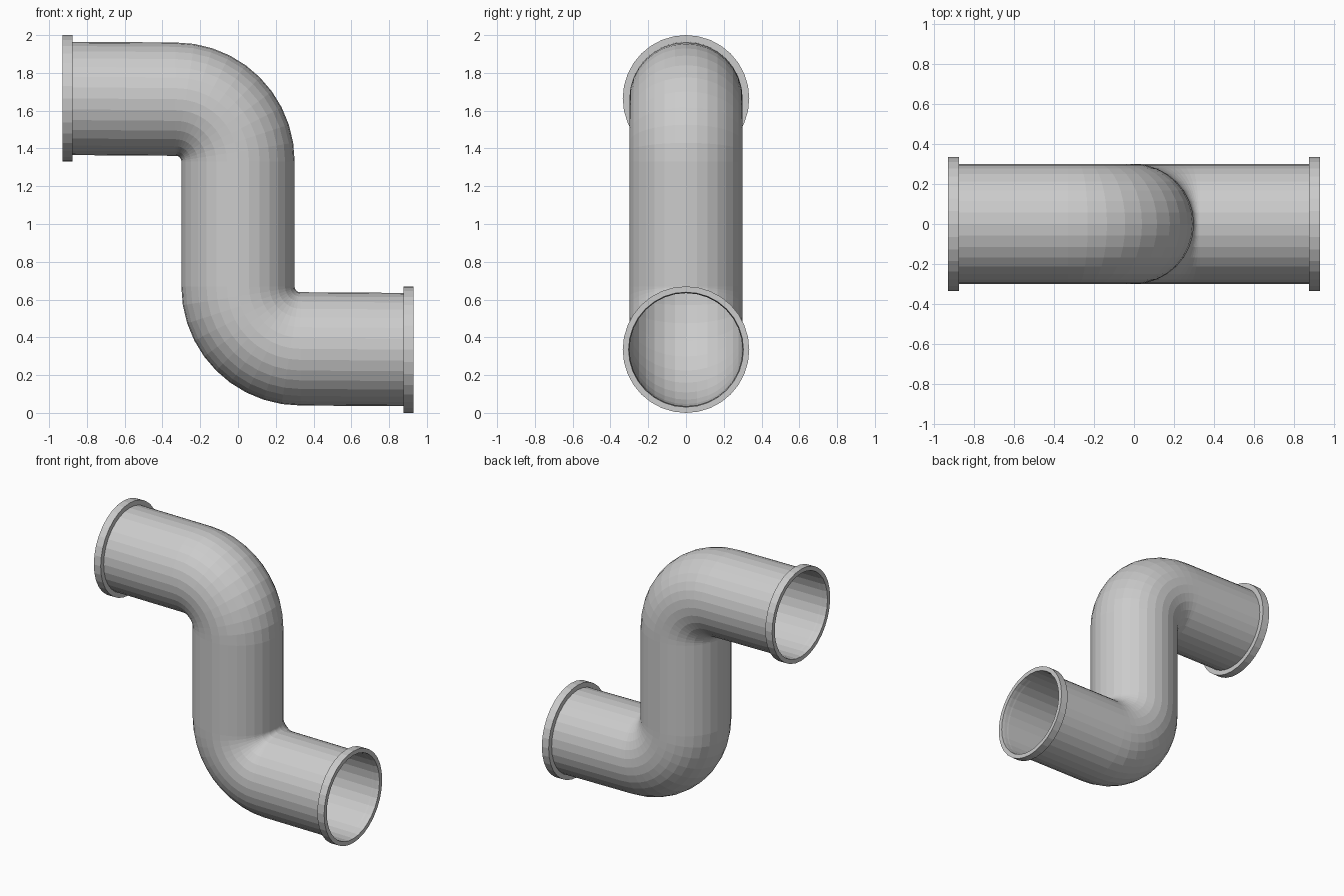
import bpy, bmesh
from math import sin, cos, pi, radians
from mathutils import Vector, Matrix

if "Cube" in bpy.data.objects:
    bpy.data.objects.remove(bpy.data.objects["Cube"])

SIDES = 32
PIPE_R = 0.30
RIM_R = 0.335
END_X = 0.93
BEND_R = 0.33
BEND_STEPS = 10
AXIS_Z = 1.665


def loft(name, stations, closed=False):
    """Skin circular rings given as (centre, tilt angle in the xz plane, radius)."""
    bm = bmesh.new()
    rings = []
    for (x, z), a, r in stations:
        normal = Vector((sin(a), 0, cos(a)))
        ring = []
        for i in range(SIDES):
            t = 2 * pi * i / SIDES
            ring.append(bm.verts.new(Vector((x, 0, z)) + r * (cos(t) * normal + sin(t) * Vector((0, 1, 0)))))
        rings.append(ring)
    pairs = list(zip(rings, rings[1:]))
    if closed:
        pairs.append((rings[-1], rings[0]))
    for a, b in pairs:
        for i in range(SIDES):
            j = (i + 1) % SIDES
            bm.faces.new((a[i], a[j], b[j], b[i]))
    bmesh.ops.recalc_face_normals(bm, faces=bm.faces)
    # open tubes: make sure normals point away from the pipe axis
    mesh = bpy.data.meshes.new(name)
    bm.to_mesh(mesh)
    bm.free()
    obj = bpy.data.objects.new(name, mesh)
    bpy.context.collection.objects.link(obj)
    return obj


# Upper elbow: horizontal run, quarter bend, half of the vertical run
bend_z = AXIS_Z - 0.004 - BEND_R
elbow = [((-END_X + 0.02, AXIS_Z), 0, PIPE_R)]
for k in range(BEND_STEPS + 1):
    a = pi / 2 * k / BEND_STEPS
    elbow.append(((-BEND_R + BEND_R * sin(a), bend_z + BEND_R * cos(a)), a, PIPE_R))
elbow.append(((0, 1.0), pi / 2, PIPE_R))

# End collar: rectangular section swept around the pipe mouth
collar = [((x, AXIS_Z), 0, r) for x, r in (
    (-END_X, PIPE_R + 0.004), (-END_X, RIM_R),
    (-END_X + 0.055, RIM_R), (-END_X + 0.055, PIPE_R - 0.001))]

upper = [loft("upper_elbow", elbow), loft("upper_collar", collar, True)]

# Lower half is the upper half turned 180 degrees about the middle
turn = (Matrix.Translation((0, 0, 1)) @ Matrix.Rotation(radians(180), 4, 'Y')
        @ Matrix.Translation((0, 0, -1)))
for src in upper:
    mesh = src.data.copy()
    mesh.transform(turn)
    obj = bpy.data.objects.new(src.name.replace("upper", "lower"), mesh)
    bpy.context.collection.objects.link(obj)
